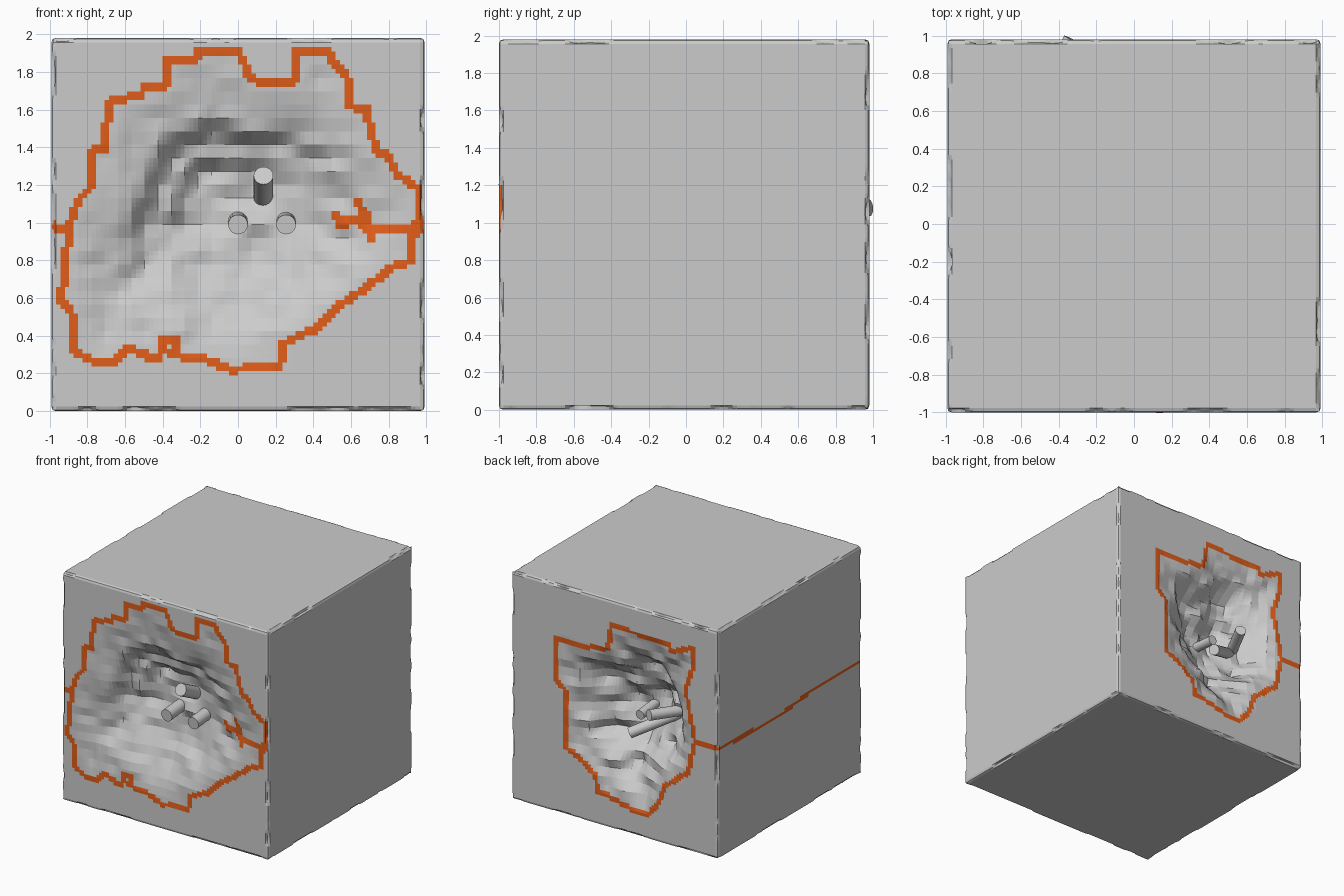
import bpy, bmesh, math
from mathutils import Vector, noise

if "Cube" in bpy.data.objects:
    bpy.data.objects.remove(bpy.data.objects["Cube"])

# block extents
X0, X1, Y0, Y1, Z0, Z1 = -.99, .99, -1.0, .98, 0.0, 1.98

# rim outlines of the two craters, as (x, z)
FRONT = [(-.9, .97), (-.85, 1.12), (-.77, 1.2), (-.78, 1.38), (-.7, 1.4), (-.7, 1.52), (-.67, 1.65), (-.52, 1.67),
         (-.5, 1.72), (-.38, 1.73), (-.38, 1.86), (-.22, 1.87), (-.2, 1.92), (0, 1.92), (.06, 1.78), (.1, 1.75),
         (.3, 1.75), (.31, 1.92), (.48, 1.92), (.5, 1.86), (.58, 1.77), (.58, 1.62), (.68, 1.6), (.73, 1.38),
         (.8, 1.35), (.85, 1.25), (.96, 1.18), (.97, .98), (.92, .92), (.92, .8), (.83, .77), (.6, .6), (.5, .53),
         (.4, .43), (.24, .36), (.22, .24), (-.04, .22), (-.18, .28), (-.35, .3), (-.33, .38), (-.4, .38),
         (-.42, .27), (-.58, .33), (-.65, .27), (-.78, .27), (-.87, .32), (-.87, .5), (-.95, .6), (-.92, .7)]
BACK = [(.56, 1.51), (.35, 1.5), (.07, 1.55), (.03, 1.76), (-.51, 1.75), (-.55, 1.69), (-.76, 1.78), (-.76, 1.64),
        (-.68, 1.4), (-.77, .97), (-.71, .69), (-.48, .5), (-.43, .35), (-.32, .21), (-.19, .21), (.03, .27),
        (.17, .28), (.18, .41), (.35, .54), (.48, .59), (.48, 1.08), (.56, 1.15)]

# painted cracks on the front, back (x, z) and left (y, z)
FRONT_CRACKS = [[(-.9, .97), (-1, .98)], [(1, .98), (.72, .97), (.66, 1.0), (.52, 1.03)],
                [(.54, .98), (.6, 1.02)], [(.63, 1.11), (.69, 1.03), (.7, .92)], [(.66, 1.06), (.7, .98)]]
BACK_CRACKS = [[(-.77, .97), (-1, .96)]]
LEFT_CRACKS = [[(1, .96), (.45, .935), (.13, .93), (-.3, .975), (-1, .98)]]


def seg_dist(p, a, b):
    d = b - a
    t = max(0, min(1, (p - a).dot(d) / d.length_squared))
    return (p - a - d * t).length


def path_dist(p, pts, closed=False):
    v = [Vector(q) for q in pts]
    pairs = list(zip(v, v[1:])) + ([(v[-1], v[0])] if closed else [])
    return min(seg_dist(p, a, b) for a, b in pairs)


def inside(p, pts):
    hit = False
    for (ax, ay), (bx, by) in zip(pts, pts[1:] + pts[:1]):
        if (ay > p.y) != (by > p.y) and p.x < (bx - ax) * (p.y - ay) / (by - ay) + ax:
            hit = not hit
    return hit


def ramp(a, b, t):
    t = max(0, min(1, (t - a) / (b - a)))
    return t * t * (3 - 2 * t)


def front_depth(t, off):
    # gentle lower slope, two terraces at the upper left
    r = off.length + 1e-6
    w = min(1, ramp(-.1, .7, off.dot(Vector((-.55, .83))) / r)) * min(1, r / .35)
    low = .2 * ramp(0, .8, t)
    high = .03 * ramp(0, .3, t) + .13 * ramp(.3, .45, t) + .1 * ramp(.52, .64, t)
    return low + (high - low) * w


def back_depth(t, off):
    return .07 * ramp(0, .35, t) + .16 * ramp(.22, .5, t) + .14 * ramp(.5, .9, t)


N = 28  # coarse lattice that gives the broken, faceted surface


def lattice(outline, centre, profile, rough, seed):
    grid = []
    for i in range(N + 1):
        col = []
        for j in range(N + 1):
            p = Vector((X0 + (X1 - X0) * i / N, Z0 + (Z1 - Z0) * j / N))
            h = 0
            if 0 < i < N and 0 < j < N and inside(p, outline):
                d = path_dist(p, outline, True)
                off = p - Vector(centre)
                t = d / (d + off.length + 1e-6)
                n = noise.noise(Vector((p.x * 6, p.y * 9, seed)))
                h = max(0, profile(t, off) + n * rough * min(1, t * 3))
            col.append(h)
        grid.append(col)
    return grid


def sample(grid, x, z):
    u = max(0, min(N - 1e-4, (x - X0) / (X1 - X0) * N))
    v = max(0, min(N - 1e-4, (z - Z0) / (Z1 - Z0) * N))
    i, j = int(u), int(v)
    u, v = u - i, v - j
    return ((grid[i][j] * (1 - u) + grid[i + 1][j] * u) * (1 - v)
            + (grid[i][j + 1] * (1 - u) + grid[i + 1][j + 1] * u) * v)


front_grid = lattice(FRONT, (0, 1), front_depth, .045, 3.3)
back_grid = lattice(BACK, (-.2, 1), back_depth, .1, 8.7)

# block: gridded cube with craters pressed in and chipped edges
bm = bmesh.new()
bmesh.ops.create_cube(bm, size=2)
bmesh.ops.subdivide_edges(bm, edges=bm.edges[:], cuts=83, use_grid_fill=True)

paint = []
for f in bm.faces:
    c = f.calc_center_median()
    x, y, z = c.x * .99, c.y * .99 - .01, (c.z + 1) * .99
    p, q = Vector((x, z)), Vector((y, z))
    if c.y < -.999:
        hit = path_dist(p, FRONT, True) < .023 or min(path_dist(p, k) for k in FRONT_CRACKS) < .025
    elif c.y > .999:
        hit = path_dist(p, BACK, True) < .023 or min(path_dist(p, k) for k in BACK_CRACKS) < .018
    elif c.x < -.999:
        hit = path_dist(q, LEFT_CRACKS[0]) < .018
    else:
        hit = False
    if hit:
        f.material_index = 1

for v in bm.verts:
    c = v.co.copy()
    x, y, z = c.x * .99, c.y * .99 - .01, (c.z + 1) * .99
    if c.y < -.999:
        y += sample(front_grid, x, z)
    elif c.y > .999:
        y -= sample(back_grid, x, z)
    ext = [abs(a) > .999 for a in c]
    if sum(ext) >= 2:
        n = noise.noise(c * 3.1) + .6 * noise.noise(c * 8 + Vector((5, 2, 1)))
        chip = .006 + .035 * max(0, n)
        x, y, z = [a - math.copysign(chip, b) * e for a, b, e in zip((x, y, z), c, ext)]
    v.co = (x, y, z)

mesh = bpy.data.meshes.new("broken_block")
bm.to_mesh(mesh)
bm.free()
stone = bpy.data.materials.new("stone")
stone.diffuse_color = (.8, .8, .8, 1)
stone.use_nodes = True
stone.node_tree.nodes["Principled BSDF"].inputs["Base Color"].default_value = stone.diffuse_color
edge = bpy.data.materials.new("orange_edge")
edge.diffuse_color = (.75, .11, .01, 1)
edge.use_nodes = True
edge.node_tree.nodes["Principled BSDF"].inputs["Base Color"].default_value = edge.diffuse_color
mesh.materials.append(stone)
mesh.materials.append(edge)
bpy.context.collection.objects.link(bpy.data.objects.new("broken_block", mesh))


# rods: short bars sticking out of the craters
def rod(name, tip, direction, length, radius=.052):
    d = Vector(direction).normalized()
    bpy.ops.mesh.primitive_cylinder_add(vertices=20, radius=radius, depth=length,
                                        location=Vector(tip) + d * length / 2,
                                        rotation=d.to_track_quat('Z', 'Y').to_euler())
    bpy.context.object.name = name
    bpy.ops.object.shade_smooth_by_angle(angle=math.radians(40))


rod("front_rod_left", (0, -.98, .99), (0, 1, .08), .4)
rod("front_rod_right", (.255, -.98, .99), (0, 1, .08), .4)
rod("front_rod_top", (.135, -.98, 1.25), (0, 1, -.5), .35)
rod("back_rod_upper", (-.33, .98, 1.08), (-.126, -.254, -.02), .5, .045)
rod("back_rod_lower", (-.1, .91, .84), (-.22, -.14, .12), .5, .045)
rod("back_rod_inner", (-.145, .84, .98), (0, -1, .1), .4, .04)
